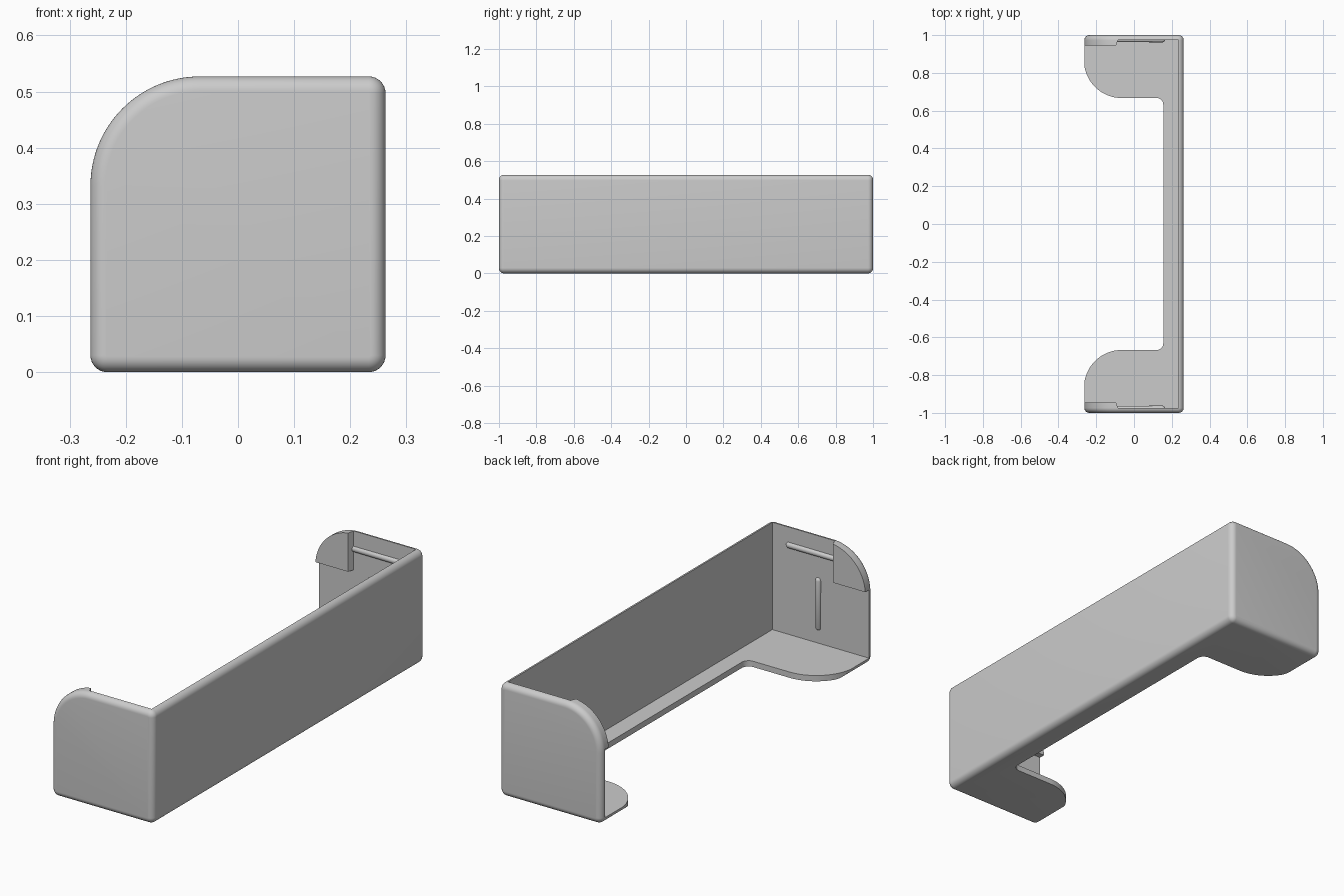
import bpy, bmesh, math
from math import sin, cos, radians

W, H, L = 0.263, 0.527, 1.0     # half width, height, half length
T = 0.027                       # wall thickness and outer edge rounding

if "Cube" in bpy.data.objects:
    bpy.data.objects.remove(bpy.data.objects["Cube"])

grey = bpy.data.materials.new("light grey plastic")
grey.use_nodes = True
grey.diffuse_color = (0.6, 0.6, 0.6, 1)
grey.node_tree.nodes["Principled BSDF"].inputs["Base Color"].default_value = (0.6, 0.6, 0.6, 1)


def finish(name, bm):
    bmesh.ops.recalc_face_normals(bm, faces=bm.faces)
    mesh = bpy.data.meshes.new(name)
    bm.to_mesh(mesh)
    bm.free()
    mesh.materials.append(grey)
    obj = bpy.data.objects.new(name, mesh)
    bpy.context.collection.objects.link(obj)
    return obj


def activate(obj):
    bpy.ops.object.select_all(action="DESELECT")
    obj.select_set(True)
    bpy.context.view_layer.objects.active = obj


def arc(cx, cy, r, start, end, n):
    angles = [radians(start + (end - start) * i / n) for i in range(n + 1)]
    return [(cx + r * cos(a), cy + r * sin(a)) for a in angles]


def loft(name, rings):
    """Skin a list of equal-sized closed rings and cap both ends."""
    bm = bmesh.new()
    loops = [[bm.verts.new(p) for p in ring] for ring in rings]
    for a, b in zip(loops, loops[1:]):
        for i in range(len(a)):
            j = (i + 1) % len(a)
            bm.faces.new((a[i], a[j], b[j], b[i]))
    bm.faces.new(loops[0])
    bm.faces.new(loops[-1])
    return finish(name, bm)


def prism(name, outline, z0, z1):
    return loft(name, [[(x, y, z) for x, y in outline] for z in (z0, z1)])


def side_outline(inset):
    """End profile: small corners, one big rounded corner at top."""
    pts = []
    for sx, top, r, start, n in ((1, 1, 0.03, 0, 8), (-1, 1, 0.195, 90, 32),
                                 (-1, 0, 0.03, 180, 8), (1, 0, 0.03, 270, 8)):
        cz = H - r if top else r
        pts += arc(sx * (W - r), cz, r - inset, start, start + 90, n)
    return pts


def cut(obj, cutter):
    cutter.hide_render = True
    activate(obj)
    mod = obj.modifiers.new("cut", "BOOLEAN")
    mod.operation, mod.solver, mod.object = "DIFFERENCE", "EXACT", cutter
    bpy.ops.object.modifier_apply(modifier=mod.name)
    bpy.data.objects.remove(cutter)


# Solid body with rounded ends
steps = [radians(90 * i / 8) for i in range(9)]
near = [(-L + T * (1 - sin(a)), T * (1 - cos(a))) for a in reversed(steps)]
stations = near + [(-y, d) for y, d in reversed(near)]
body = loft("shelf_body", [[(x, y, z) for x, z in side_outline(d)] for y, d in stations])

# Hollow interior, leaving the thickened lugs at the upper open corners
inner_x, inner_y, lug_z = W - T, L - T, 0.345
lower = [(inner_x, -inner_y), (inner_x, inner_y), (-L, inner_y), (-L, -inner_y)]
half = [(inner_x, inner_y), (-0.085, inner_y), (-0.095, 0.945), (-L, 0.945)]
upper = half + [(x, -y) for x, y in reversed(half)]
cut(body, prism("lower_cutter", lower, T, lug_z))
cut(body, prism("upper_cutter", upper, lug_z - 0.05, 1))

# Cut the floor back to a narrow ledge between the two end trays
half = [(-L, 0.867)] + arc(-0.065, 0.867, 0.2, 180, 270, 24) + arc(0.12, 0.632, 0.035, 90, 0, 8)
notch = half + [(x, -y) for x, y in reversed(half)]
cut(body, prism("floor_cutter", notch, -0.2, 0.1))

activate(body)
bpy.ops.object.shade_smooth_by_angle(angle=radians(30))


# Round-ended ribs on the inside of both end walls
def rib(name, radius, length, location, along_x):
    bm = bmesh.new()
    bmesh.ops.create_uvsphere(bm, u_segments=20, v_segments=10, radius=radius)
    shift = length / 2 - radius
    for v in bm.verts:
        v.co.z += shift if v.co.z > -1e-5 else -shift
        if along_x:
            v.co.x, v.co.z = v.co.z, -v.co.x
    obj = finish(name, bm)
    obj.location = location
    activate(obj)
    bpy.ops.object.shade_smooth_by_angle(angle=radians(40))


for side, s in (("front", -1), ("back", 1)):
    rib(side + "_horizontal_rib", 0.014, 0.26, (0.035, s * 0.976, 0.443), True)
    rib(side + "_vertical_rib", 0.014, 0.245, (0.0, s * 0.976, 0.21), False)
